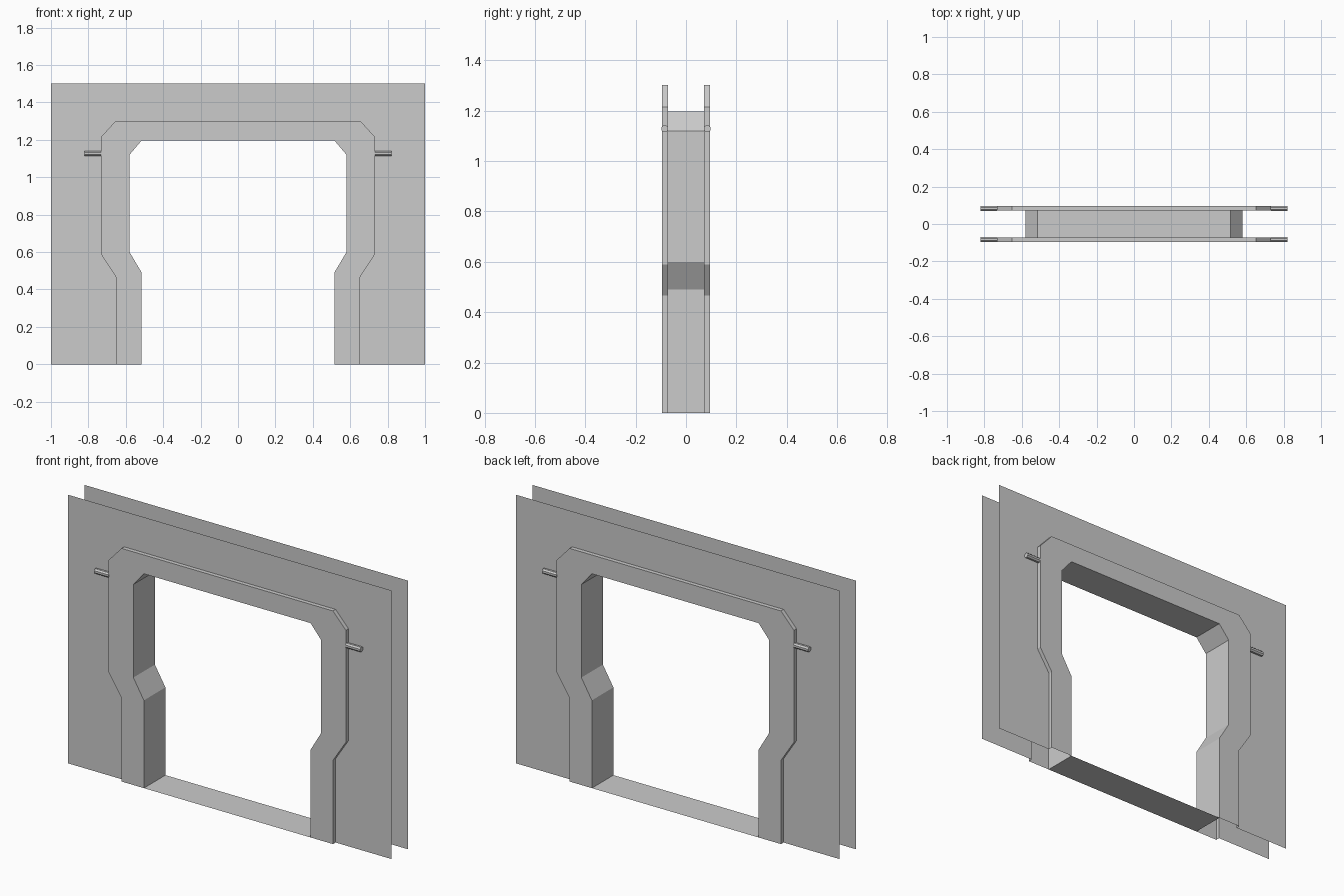
import bpy, bmesh, math
from mathutils import Matrix

if "Cube" in bpy.data.objects:
    bpy.data.objects.remove(bpy.data.objects["Cube"])

WALL_Y, TRIM_Y = 0.072, 0.095


def arch(half):
    """Full left-to-right outline from its right half (listed bottom to top)."""
    return [(-x, z) for x, z in half] + half[::-1]


inner = arch([(0.515, 0), (0.515, 0.49), (0.58, 0.60), (0.58, 1.12), (0.515, 1.197)])
outer = arch([(0.653, 0), (0.653, 0.467), (0.733, 0.59), (0.733, 1.215), (0.653, 1.302)])
border = arch([(1, 0), (1, 0.467), (1, 0.59), (1, 1.215), (1, 1.5)])


def finish(name, bm):
    mesh = bpy.data.meshes.new(name)
    bm.to_mesh(mesh)
    bm.free()
    obj = bpy.data.objects.new(name, mesh)
    bpy.context.collection.objects.link(obj)
    return obj


def loft(name, sections, flip=False):
    """Bridge successive (outline, y) sections with quads."""
    bm = bmesh.new()
    rows = [[bm.verts.new((x, y, z)) for x, z in line] for line, y in sections]
    for a, b in zip(rows, rows[1:]):
        for i in range(len(a) - 1):
            quad = (a[i], a[i + 1], b[i + 1], b[i])
            bm.faces.new(quad[::-1] if flip else quad)
    return finish(name, bm)


# Door frame: raised trim on both faces wrapped through the opening
loft("door_frame", [(outer, -WALL_Y), (outer, -TRIM_Y), (inner, -TRIM_Y),
                    (inner, TRIM_Y), (outer, TRIM_Y), (outer, WALL_Y)])

# Thin wall sheets around the frame
loft("front_wall", [(border, -WALL_Y), (outer, -WALL_Y)])
loft("back_wall", [(border, WALL_Y), (outer, WALL_Y)], flip=True)

# Threshold strip on the floor
loft("threshold", [([(-0.515, 0), (0.515, 0)], -TRIM_Y),
                   ([(-0.515, 0), (0.515, 0)], TRIM_Y)])

# Short conduit stubs beside the frame, on both faces
for side, sx in (("left", -1), ("right", 1)):
    for face, sy in (("front", -1), ("back", 1)):
        bm = bmesh.new()
        bmesh.ops.create_cone(
            bm, cap_ends=True, segments=8, radius1=0.0145, radius2=0.0145, depth=0.09,
            matrix=Matrix.Translation((sx * 0.777, sy * 0.084, 1.128))
            @ Matrix.Rotation(math.pi / 2, 4, 'Y')
            @ Matrix.Rotation(math.pi / 8, 4, 'Z'))
        finish(f"{face}_{side}_conduit", bm)
